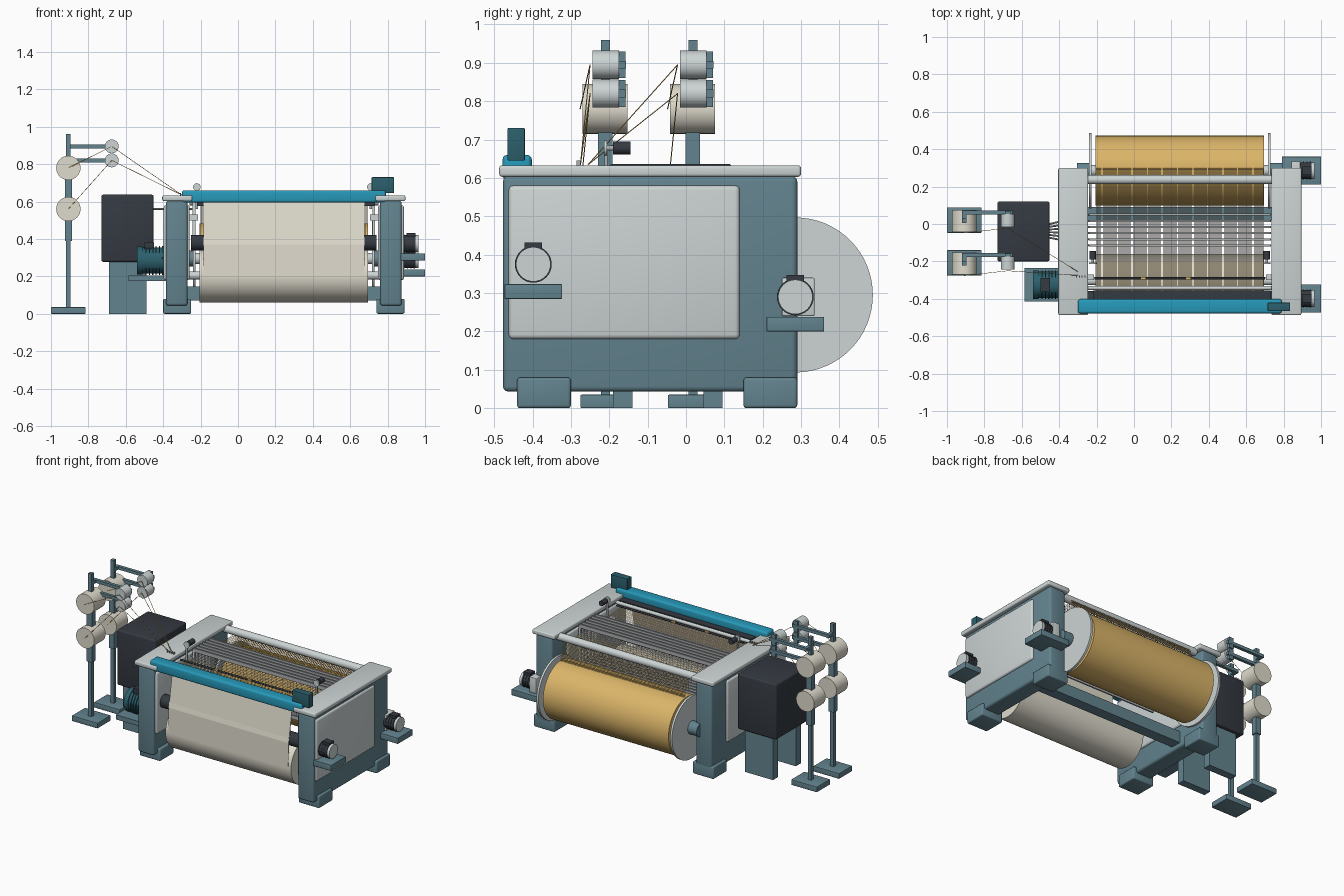
import bpy, bmesh, math
from mathutils import Vector

if "Cube" in bpy.data.objects:
    bpy.data.objects.remove(bpy.data.objects["Cube"])


def material(name, rgb):
    m = bpy.data.materials.new(name)
    m.use_nodes = True
    m.diffuse_color = (*rgb, 1)
    m.node_tree.nodes["Principled BSDF"].inputs["Base Color"].default_value = (*rgb, 1)
    return m


STEEL = material("blue grey steel", (0.125, 0.23, 0.275))
LIGHT = material("light grey", (0.61, 0.66, 0.66))
TEAL = material("bright teal", (0.02, 0.32, 0.49))
DEEP = material("deep teal", (0.025, 0.115, 0.15))
DARK = material("charcoal", (0.035, 0.042, 0.054))
CLOTH = material("cream cloth", (0.74, 0.71, 0.61))
GOLD = material("gold yarn", (0.71, 0.46, 0.14))
TAUPE = material("taupe thread", (0.42, 0.37, 0.30))
SILVER = material("mid grey metal", (0.42, 0.44, 0.45))

MID = 0.245  # centre line of the machine


def finish(name, bm, *mats, smooth=False):
    mesh = bpy.data.meshes.new(name)
    bmesh.ops.recalc_face_normals(bm, faces=bm.faces)
    bm.to_mesh(mesh)
    bm.free()
    ob = bpy.data.objects.new(name, mesh)
    bpy.context.collection.objects.link(ob)
    for m in mats:
        mesh.materials.append(m)
    if smooth:
        bpy.ops.object.select_all(action="DESELECT")
        ob.select_set(True)
        bpy.context.view_layer.objects.active = ob
        bpy.ops.object.shade_smooth_by_angle(angle=math.radians(35))
    return ob


def box(name, x, y, z, mat, bevel=0.0):
    """Box from (min, max) pairs."""
    bm = bmesh.new()
    bmesh.ops.create_cube(bm, size=1)
    for v in bm.verts:
        v.co = [(a + b) / 2 + c * (b - a) for c, (a, b) in zip(v.co, (x, y, z))]
    if bevel:
        bmesh.ops.bevel(bm, geom=bm.edges[:], offset=bevel, segments=3, profile=0.5, affect="EDGES")
    return finish(name, bm, mat, smooth=bevel > 0)


def rod(name, a, b, r, mat, sides=32):
    """Cylinder from point a to point b."""
    a, b = Vector(a), Vector(b)
    bm = bmesh.new()
    bmesh.ops.create_cone(bm, cap_ends=True, segments=sides, radius1=r, radius2=r, depth=(b - a).length)
    turn = (b - a).to_track_quat("Z", "Y")
    for v in bm.verts:
        v.co = turn @ v.co + (a + b) / 2
    return finish(name, bm, mat, smooth=True)


def ribbon(name, path, spans, mats, pick):
    """Flat strips following a (y, z) path, one for each x span."""
    bm = bmesh.new()
    for x0, x1 in spans:
        rows = [(bm.verts.new((x0, y, z)), bm.verts.new((x1, y, z))) for y, z in path]
        for (a, b), (c, d) in zip(rows, rows[1:]):
            f = bm.faces.new((a, b, d, c))
            f.material_index = pick((a.co.y + c.co.y) / 2)
    return finish(name, bm, *mats)


# Side frames with cap, panels, feet and beam bearings
for side, name in ((-1, "right"), (1, "left")):
    def span(a, b):
        return tuple(sorted((MID + side * a, MID + side * b)))
    box(name + "_side_frame", span(0.515, 0.63), (-0.477, 0.29), (0.043, 0.605), STEEL, 0.014)
    box(name + "_frame_cap", span(0.49, 0.65), (-0.487, 0.30), (0.603, 0.633), LIGHT, 0.008)
    box(name + "_side_panel", span(0.503, 0.642), (-0.462, 0.14), (0.18, 0.58), LIGHT, 0.012)
    for y in ((-0.44, -0.30), (0.15, 0.29)):
        box(name + "_foot", span(0.495, 0.645), y, (0, 0.08), STEEL, 0.008)
    rod(name + "_beam_bearing", (MID + side * 0.48, 0.285, 0.295), (MID + side * 0.55, 0.285, 0.295), 0.042, STEEL)
    rod(name + "_beam_flange", (MID + side * 0.472, 0.285, 0.295), (MID + side * 0.486, 0.285, 0.295), 0.202, LIGHT, 64)

    # Small selvedge motor above the warp
    x = MID + side * 0.465
    rod(name + "_selvedge_motor", (x, -0.19, 0.678), (x, -0.145, 0.678), 0.017, DARK, 20)
    rod(name + "_selvedge_motor_face", (x, -0.214, 0.678), (x, -0.206, 0.678), 0.02, LIGHT, 20)
    rod(name + "_selvedge_shaft", (x, -0.206, 0.678), (x, -0.19, 0.678), 0.007, SILVER, 12)
    box(name + "_selvedge_post", (x - 0.006, x + 0.006), (-0.213, -0.205), (0.56, 0.68), SILVER)
    box(name + "_guide_bracket", span(0.46, 0.51), (-0.30, -0.27), (0.50, 0.53), LIGHT)

# Cross beams, front beam and control box
box("lower_cross_beam", (-0.29, 0.78), (0.02, 0.09), (0.07, 0.145), STEEL)
box("front_beam", (-0.30, 0.79), (-0.478, -0.402), (0.595, 0.66), TEAL, 0.012)
box("control_box", (0.715, 0.835), (-0.465, -0.42), (0.645, 0.73), DEEP, 0.003)
box("reed_base", (-0.22, 0.73), (-0.402, -0.355), (0.575, 0.615), DARK)
rod("breast_roller", (-0.27, -0.342, 0.605), (0.76, -0.342, 0.605), 0.011, LIGHT, 20)
rod("temple_rod", (-0.21, -0.29, 0.615), (0.70, -0.29, 0.615), 0.006, DARK, 12)
for x in (0.05, 0.29):
    box("temple_clip", (x - 0.012, x + 0.012), (-0.297, -0.283), (0.612, 0.624), GOLD)

# Rear warp beam and back roller
rod("warp_roll", (-0.205, 0.285, 0.295), (0.695, 0.285, 0.295), 0.187, GOLD, 64)
rod("warp_beam_core", (-0.26, 0.285, 0.295), (0.75, 0.285, 0.295), 0.03, LIGHT)
rod("back_roller", (-0.26, 0.237, 0.603), (0.75, 0.237, 0.603), 0.024, LIGHT)

# Woven cloth, take-up roller and cloth roll
rod("cloth_roll", (-0.205, -0.305, 0.205), (0.695, -0.305, 0.205), 0.145, CLOTH, 64)
rod("cloth_roll_core", (-0.28, -0.305, 0.205), (0.77, -0.305, 0.205), 0.022, LIGHT)
rod("take_up_roller", (-0.25, -0.40, 0.38), (0.74, -0.40, 0.38), 0.042, DARK)
sheet = ribbon("cloth_sheet", [(-0.406, 0.603), (-0.44, 0.40), (-0.447, 0.37), (-0.45, 0.21)],
               [(-0.185, 0.675)], [CLOTH], lambda y: 0)
sheet.modifiers.new("thickness", "SOLIDIFY").thickness = 0.004

# Warp threads from the roll under the back roller to the reed
pitch = 0.00553
threads = [(-0.2 + i * pitch, -0.2 + i * pitch + pitch * 0.45) for i in range(162)]
ribbon("warp_threads",
       [(0.30, 0.482), (0.264, 0.585), (0.237, 0.578), (0.10, 0.577),
        (-0.06, 0.575), (-0.20, 0.585), (-0.355, 0.60)],
       threads, [GOLD, TAUPE], lambda y: 1 if -0.2 < y < 0.09 else 0)

# Heald frames with rails, end bars and linkage to the shedding box
for i in range(6):
    y = -0.115 + i * 0.033
    for z in (0.36, 0.605):
        box("heald_rail", (-0.24, 0.73), (y - 0.005, y + 0.005), (z - 0.012, z + 0.012), SILVER)
    for x in (-0.235, 0.725):
        box("heald_end_bar", (x - 0.007, x + 0.007), (y - 0.005, y + 0.005), (0.36, 0.605), LIGHT)
    rod("heald_link", (-0.47, -0.04 + (y + 0.04) * 0.4, 0.56), (-0.235, y, 0.56), 0.005, SILVER, 8)
heddles = bmesh.new()
for i in range(54):
    x, y = -0.2 + i * pitch * 3, -0.115 + (i % 6) * 0.033
    quad = [heddles.verts.new((x + dx, y, z)) for dx, z in ((0, 0.36), (0.0025, 0.36), (0.0025, 0.6), (0, 0.6))]
    heddles.faces.new(quad)
finish("heddle_wires", heddles, LIGHT)

# Shedding box on two legs
box("shedding_box", (-0.73, -0.452), (-0.20, 0.12), (0.278, 0.637), DARK, 0.01)
for y in (-0.19, 0.045):
    box("shedding_box_leg", (-0.69, -0.49), (y, y + 0.05), (0, 0.28), STEEL)

# Main drive motor with cooling fins
box("drive_shelf", (-0.585, -0.375), (-0.415, -0.235), (0.175, 0.205), STEEL)
rod("drive_motor", (-0.53, -0.325, 0.285), (-0.38, -0.325, 0.285), 0.07, DEEP)
rod("drive_motor_cover", (-0.54, -0.325, 0.285), (-0.51, -0.325, 0.285), 0.076, DEEP)
for i in range(6):
    x = -0.495 + i * 0.018
    rod("drive_motor_fin", (x, -0.325, 0.285), (x + 0.006, -0.325, 0.285), 0.077, DEEP)
box("drive_terminal_box", (-0.50, -0.45), (-0.36, -0.29), (0.345, 0.38), DARK)

# Take-up and let-off motors on side shelves
for name, y, z, shelf, x0 in (("take_up", -0.398, 0.375, 0.285, 0.87), ("let_off", 0.285, 0.29, 0.20, 0.79)):
    box(name + "_shelf", (x0, 1.0), (y - 0.075, y + 0.075), (shelf, shelf + 0.038), STEEL, 0.002)
    rod(name + "_motor", (0.85, y, z), (0.95, y, z), 0.045, DARK)
    rod(name + "_motor_face", (0.95, y, z), (0.965, y, z), 0.045, LIGHT)
    box(name + "_terminal_box", (0.90, 0.95), (y - 0.023, y + 0.023), (z + 0.035, z + 0.057), DARK)
    for i in range(4):
        x = 0.885 + i * 0.018
        rod(name + "_motor_fin", (x, y, z), (x + 0.006, y, z), 0.048, DARK)
box("let_off_gearbox", (0.84, 0.89), (0.25, 0.335), (0.24, 0.34), LIGHT, 0.004)

# Yarn creel stands with bobbins and feeders
for y in (-0.21, 0.018):
    px = -0.907
    box("creel_base", (-1.0, -0.815), (y - 0.065, y + 0.07), (0, 0.035), STEEL, 0.003)
    box("creel_pole", (px - 0.012, px + 0.012), (y - 0.012, y + 0.012), (0.03, 0.96), STEEL)
    box("creel_sleeve", (px - 0.019, px + 0.019), (y - 0.019, y + 0.019), (0.39, 0.72), STEEL)
    for bobbin_z, z in ((0.78, 0.895), (0.56, 0.82)):
        rod("bobbin", (px, y - 0.06, bobbin_z), (px, y + 0.057, bobbin_z), 0.065, CLOTH)
        box("feeder_arm", (px - 0.012, -0.65), (y + 0.034, y + 0.054), (z - 0.01, z + 0.01), STEEL)
        box("feeder_arm_joint", (px - 0.012, px + 0.012), (y, y + 0.05), (z - 0.01, z + 0.01), STEEL)
        box("feeder_plate", (-0.69, -0.66), (y + 0.034, y + 0.052), (z - 0.035, z + 0.035), STEEL)
        rod("feeder_drum", (-0.675, y - 0.034, z), (-0.675, y + 0.036, z), 0.037, LIGHT)
        eye = (-0.675, y - 0.04, z)
        rod("supply_yarn", (px, y - 0.066, bobbin_z), eye, 0.0014, GOLD, 6)
        rod("weft_yarn", eye, (-0.30, -0.275 + (0.02 if y > -0.1 else 0), 0.635), 0.0014, GOLD, 6)

# Yarn guide nozzles on the right cap
for i in range(4):
    box("yarn_guide", (-0.31 + i * 0.015, -0.305 + i * 0.015), (-0.285, -0.275), (0.60, 0.645), SILVER)
